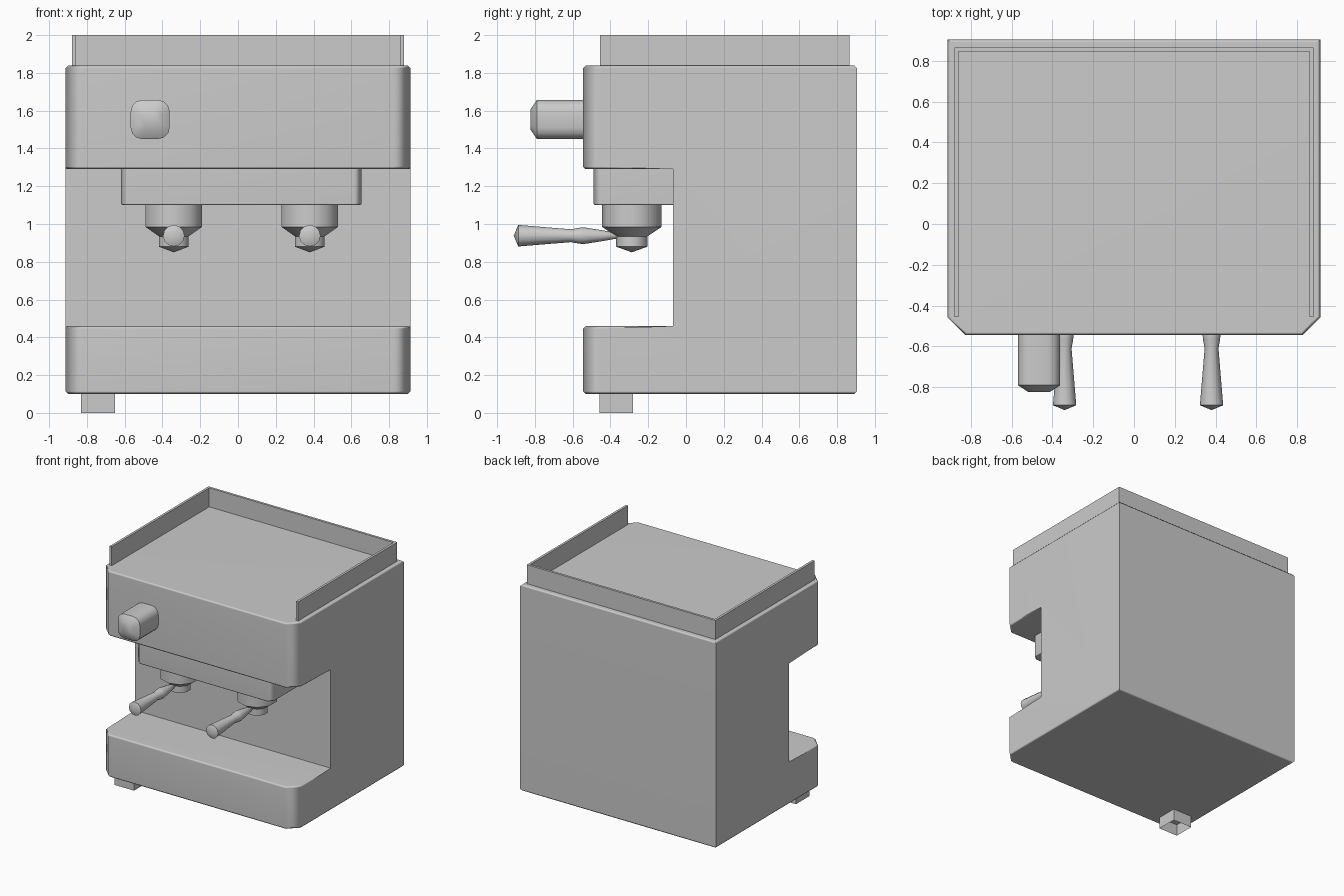
import bpy, bmesh, math
from mathutils import Matrix

if "Cube" in bpy.data.objects:
    bpy.data.objects.remove(bpy.data.objects["Cube"])


def finish(name, bm, angle=50, weighted=False):
    me = bpy.data.meshes.new(name)
    bm.to_mesh(me)
    bm.free()
    ob = bpy.data.objects.new(name, me)
    bpy.context.collection.objects.link(ob)
    bpy.ops.object.select_all(action='DESELECT')
    ob.select_set(True)
    bpy.context.view_layer.objects.active = ob
    bpy.ops.object.shade_smooth_by_angle(angle=math.radians(angle))
    if weighted:
        ob.modifiers.new("weighted", 'WEIGHTED_NORMAL').keep_sharp = True
    return ob


def extrude(points, vec):
    """Closed polygon swept along vec."""
    bm = bmesh.new()
    face = bm.faces.new([bm.verts.new(p) for p in points])
    new = bmesh.ops.extrude_face_region(bm, geom=[face], use_keep_orig=True)["geom"]
    bmesh.ops.translate(bm, vec=vec, verts=[g for g in new if isinstance(g, bmesh.types.BMVert)])
    bmesh.ops.recalc_face_normals(bm, faces=bm.faces)
    return bm


def bevel(bm, test, width, segments=1):
    bm.normal_update()
    bmesh.ops.bevel(bm, geom=[e for e in bm.edges if test(e)], offset=width,
                    segments=segments, profile=0.5, affect='EDGES', clamp_overlap=True)


def direction(e):
    return (e.verts[1].co - e.verts[0].co).normalized()


def mid_y(e):
    return (e.verts[0].co.y + e.verts[1].co.y) / 2


def lathe(profile, sides):
    """Profile of (radius, height) spun around z."""
    bm = bmesh.new()
    verts = [bm.verts.new((r, 0, z)) for r, z in profile]
    edges = [bm.edges.new(p) for p in zip(verts, verts[1:])]
    bmesh.ops.spin(bm, geom=verts + edges, cent=(0, 0, 0), axis=(0, 0, 1),
                   angle=math.tau, steps=sides, use_duplicate=False)
    bmesh.ops.remove_doubles(bm, verts=bm.verts, dist=0.0005)
    bmesh.ops.recalc_face_normals(bm, faces=bm.faces)
    return bm


# C-shaped housing with chamfered front corners and softened rims
W, F, B, R = 0.913, -0.545, 0.905, -0.07
side = [(F, 0.1), (B, 0.1), (B, 1.84), (F, 1.84), (F, 1.29), (R, 1.29), (R, 0.46), (F, 0.46)]
bm = extrude([(-W, y, z) for y, z in side], (2 * W, 0, 0))
bevel(bm, lambda e: abs(direction(e).z) > 0.99 and mid_y(e) < F + 0.01, 0.088)
bevel(bm, lambda e: abs(direction(e).z) < 0.01 and e.is_convex
      and e.calc_face_angle(0) > 1, 0.014)
finish("housing", bm, weighted=True)

# Brew head block under the overhang
bm = extrude([(-0.62, -0.49, 1.1), (0.655, -0.49, 1.1), (0.655, R, 1.1), (-0.62, R, 1.1)],
             (0, 0, 0.19))
bevel(bm, lambda e: abs(direction(e).z) > 0.99 and mid_y(e) < -0.4, 0.04)
bevel(bm, lambda e: max(v.co.z for v in e.verts) < 1.11 and mid_y(e) < R - 0.01, 0.008)
finish("brew_head", bm, weighted=True)

# Cup rail around the back and sides of the top
xo, xi, yo, yi, yf = 0.88, 0.86, 0.865, 0.845, -0.455
rail = [(-xo, yf), (-xi, yf), (-xi, yi), (xi, yi), (xi, yf), (xo, yf), (xo, yo), (-xo, yo)]
finish("cup_rail", extrude([(x, y, 1.835) for x, y in rail], (0, 0, 0.165)), 30)

# Steam knob: rounded square bar with a tapered nose
k, cx, cz = 0.103, -0.465, 1.553
bm = extrude([(cx + a * k, -0.54, cz + b * k) for a, b in ((-1, -1), (1, -1), (1, 1), (-1, 1))],
             (0, -0.25, 0))
bevel(bm, lambda e: abs(direction(e).y) > 0.99, 0.06, 3)
nose = min(bm.faces, key=lambda f: f.calc_center_median().y)
tip = bmesh.ops.extrude_discrete_faces(bm, faces=[nose])["faces"][0]
ring = list(tip.verts)
for v in ring:
    v.co.x = cx + (v.co.x - cx) * 0.5
    v.co.z = cz + (v.co.z - cz) * 0.5
    v.co.y -= 0.034
finish("steam_knob", bm)

# Two filter holders with handles
cup = [(0, 1.11), (0.158, 1.11), (0.158, 0.985), (0.083, 0.935), (0.083, 0.88), (0, 0.85)]
grip = [(0, 0.34), (0.014, 0.36), (0.03, 0.45), (0.044, 0.54), (0.042, 0.565),
        (0.034, 0.61), (0.057, 0.888), (0, 0.912)]
for label, x in (("left", -0.34), ("right", 0.38)):
    bm = lathe(cup, 10)
    bmesh.ops.transform(bm, matrix=Matrix.Translation((x, -0.287, 0))
                        @ Matrix.Rotation(math.pi / 2, 4, 'Z'), verts=bm.verts)
    finish(label + "_filter_cup", bm, 40)
    bm = lathe(grip, 12)
    bmesh.ops.transform(bm, matrix=Matrix.Translation((x, 0, 0.938))
                        @ Matrix.Rotation(math.pi / 2, 4, 'X'), verts=bm.verts)
    finish(label + "_handle", bm, 40)

# Single open-bottomed foot at the front left
bm = extrude([(-0.83, -0.457, 0), (-0.65, -0.457, 0), (-0.65, -0.28, 0), (-0.83, -0.28, 0)],
             (0, 0, 0.1))
bmesh.ops.delete(bm, geom=[f for f in bm.faces if abs(f.normal.z) > 0.9], context='FACES')
finish("foot", bm, 30)
